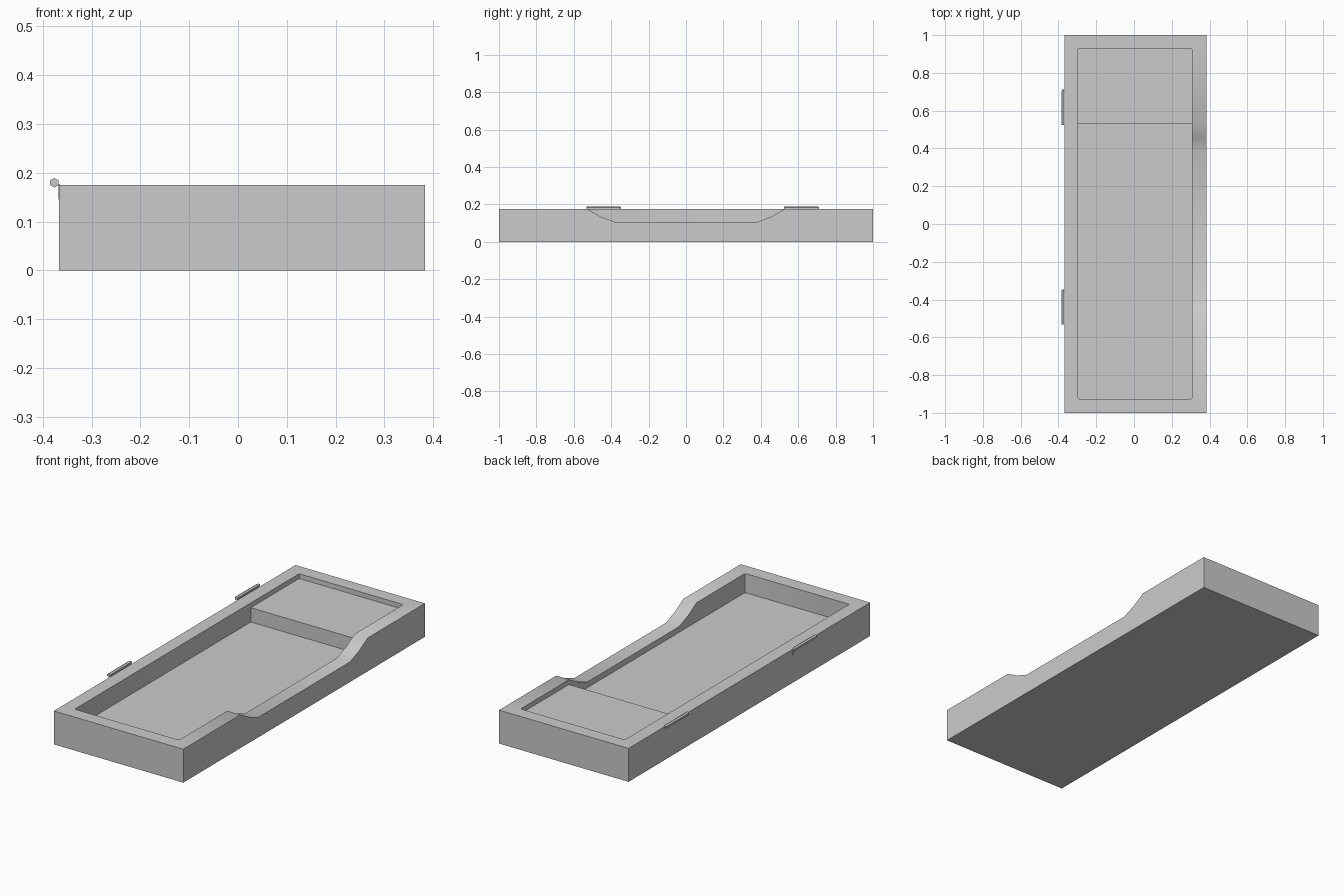
import bpy, bmesh, math
from mathutils import Matrix

if "Cube" in bpy.data.objects:
    bpy.data.objects.remove(bpy.data.objects["Cube"])


def make_object(name, bm):
    bmesh.ops.recalc_face_normals(bm, faces=bm.faces)
    mesh = bpy.data.meshes.new(name)
    bm.to_mesh(mesh)
    bm.free()
    ob = bpy.data.objects.new(name, mesh)
    bpy.context.collection.objects.link(ob)
    return ob


def box(name, x0, x1, y0, y1, z0, z1, corner=0):
    bm = bmesh.new()
    bmesh.ops.create_cube(bm, size=1)
    for v in bm.verts:
        v.co = ((x0 + x1) / 2 + v.co.x * (x1 - x0),
                (y0 + y1) / 2 + v.co.y * (y1 - y0),
                (z0 + z1) / 2 + v.co.z * (z1 - z0))
    if corner:
        upright = [e for e in bm.edges
                   if abs(e.verts[0].co.z - e.verts[1].co.z) > 1e-4]
        bmesh.ops.bevel(bm, geom=upright, offset=corner, segments=2,
                        profile=0.5, affect='EDGES')
    return make_object(name, bm)


def cut(target, cutter):
    cutter.hide_render = True
    mod = target.modifiers.new("cut", 'BOOLEAN')
    mod.operation = 'DIFFERENCE'
    mod.solver = 'EXACT'
    mod.object = cutter
    bpy.context.view_layer.objects.active = target
    bpy.ops.object.modifier_apply(modifier=mod.name)
    bpy.data.objects.remove(cutter)


X0, X1, TOP, FLOOR = -0.367, 0.383, 0.175, 0.075

# Tray body with a rounded-corner cavity
tray = box("tray_body", X0, X1, -1, 1, 0, TOP)
cut(tray, box("cavity_cutter", -0.297, 0.307, -0.927, 0.93, FLOOR, 0.3, 0.009))

# Curved dip in the right-hand wall
half = [(0.38, 0.105), (0.455, 0.134), (0.527, TOP), (0.527, 0.25)]
outline = half + [(-y, z) for y, z in reversed(half)]
bm = bmesh.new()
face = bm.faces.new([bm.verts.new((0.25, y, z)) for y, z in outline])
side = bmesh.ops.extrude_face_region(bm, geom=[face])
bmesh.ops.translate(bm, vec=(0.2, 0, 0),
                    verts=[g for g in side["geom"] if isinstance(g, bmesh.types.BMVert)])
cut(tray, make_object("dip_cutter", bm))

# Smooth only the dip, keeping the box edges sharp
bpy.ops.object.select_all(action='DESELECT')
tray.select_set(True)
bpy.context.view_layer.objects.active = tray
bpy.ops.object.shade_smooth_by_angle(angle=math.radians(35))

# Raised shelf at the back end
box("raised_shelf", -0.298, 0.308, 0.53, 0.931, FLOOR - 0.005, 0.15)

# Hinges: six-sided barrel with a chamfered far end, and a thin leaf on the wall
for name, y0, y1 in (("front", -0.533, -0.347), ("back", 0.523, 0.711)):
    bm = bmesh.new()
    rings = []
    for y, r in ((y0, 0.0098), (y1 - 0.012, 0.0098), (y1, 0.006)):
        rings.append([bm.verts.new((-0.3765 + r * math.sin(math.tau * i / 6), y,
                                    0.1795 + r * math.cos(math.tau * i / 6)))
                      for i in range(6)])
    for a, b in zip(rings, rings[1:]):
        for i in range(6):
            j = (i + 1) % 6
            bm.faces.new((a[i], a[j], b[j], b[i]))
    bm.faces.new(rings[0])
    bm.faces.new(rings[-1])
    make_object(name + "_hinge_barrel", bm)
    box(name + "_hinge_leaf", X0 - 0.001, X0 + 0.001, y0 + 0.004, y1 - 0.012, 0.145, 0.177)
